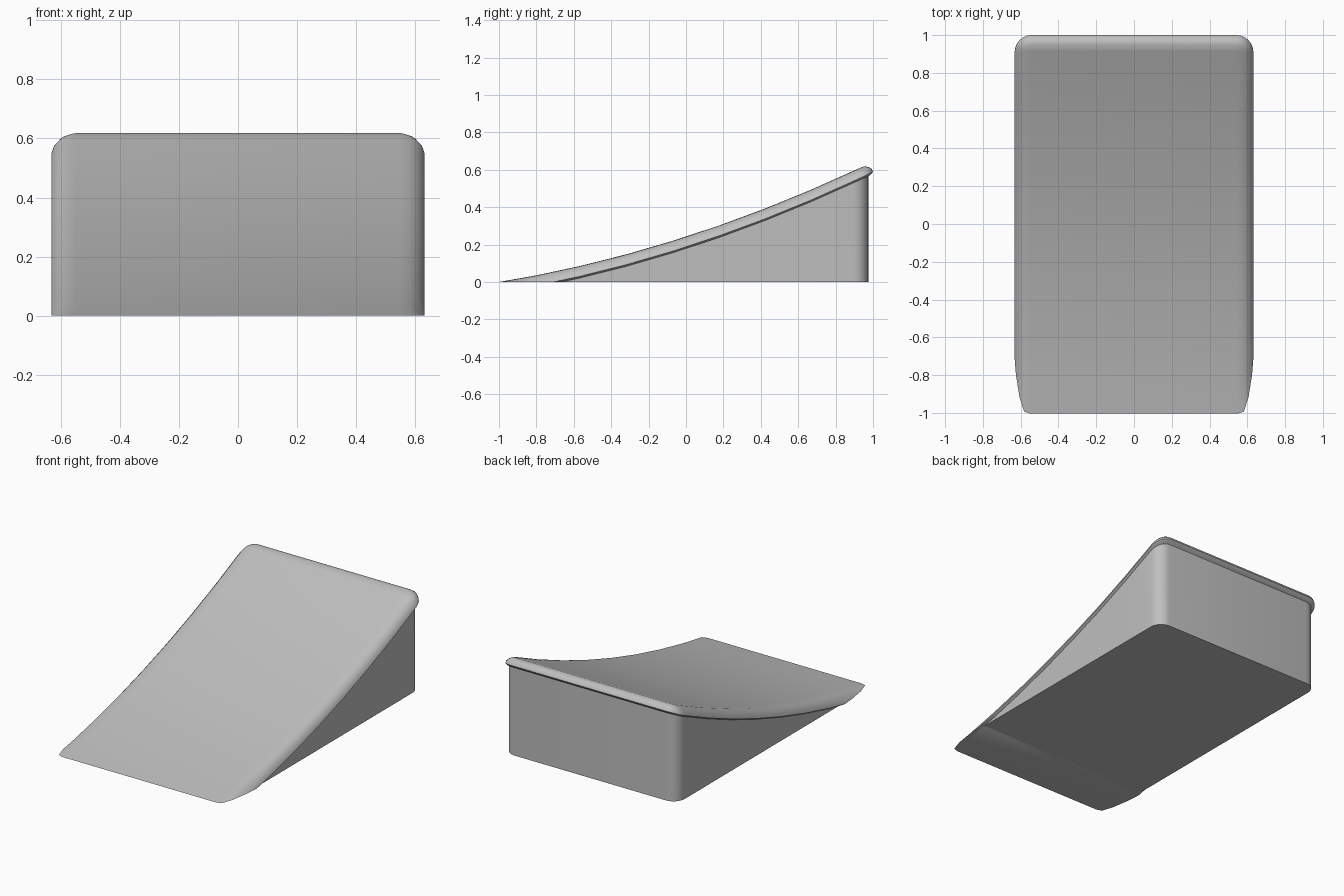
import bpy, bmesh, math

cube = bpy.data.objects.get("Cube")
if cube:
    bpy.data.objects.remove(cube, do_unlink=True)

grey = bpy.data.materials.new("plain_grey")
grey.use_nodes = True
COLOUR = (0.52, 0.52, 0.52, 1)
grey.diffuse_color = COLOUR
grey.node_tree.nodes["Principled BSDF"].inputs["Base Color"].default_value = COLOUR


def ramp(y):
    """Height of the riding surface."""
    return 0.243 + 0.322 * y + 0.079 * y * y


def rows(half_width, front, back, radius, inset):
    """Half widths and y positions of a plan outline with rounded back corners."""
    start = back - radius
    steps = 8
    out = [(half_width - inset, front + (start - front) * i / steps) for i in range(steps)]
    for i in range(7):
        a = math.pi / 2 * i / 6
        r = radius - inset
        out.append((half_width - radius + r * math.cos(a), start + r * math.sin(a)))
    return out


def loft(name, rings, cut_at_ground=False):
    """Skin stacked outlines, given as (rows, height function), lowest first."""
    bm = bmesh.new()
    loops = []
    for outline, height in rings:
        right = [bm.verts.new((-w, y, height(y))) for w, y in outline]
        left = [bm.verts.new((w, y, height(y))) for w, y in outline]
        loops.append((right, left))
    for right, left in (loops[0], loops[-1]):
        for i in range(len(right) - 1):
            bm.faces.new((right[i], left[i], left[i + 1], right[i + 1]))
    for (r0, l0), (r1, l1) in zip(loops, loops[1:]):
        low, high = r0 + l0[::-1], r1 + l1[::-1]
        for i in range(len(low)):
            j = (i + 1) % len(low)
            bm.faces.new((low[i], low[j], high[j], high[i]))
    bmesh.ops.remove_doubles(bm, verts=bm.verts, dist=1e-5)
    if cut_at_ground:
        cut = bmesh.ops.bisect_plane(
            bm, geom=bm.verts[:] + bm.edges[:] + bm.faces[:],
            plane_co=(0, 0, 0), plane_no=(0, 0, 1), clear_inner=True)
        edges = [e for e in cut["geom_cut"] if isinstance(e, bmesh.types.BMEdge)]
        bmesh.ops.contextual_create(bm, geom=edges)
    bmesh.ops.recalc_face_normals(bm, faces=bm.faces)
    mesh = bpy.data.meshes.new(name)
    bm.to_mesh(mesh)
    bm.free()
    mesh.materials.append(grey)
    obj = bpy.data.objects.new(name, mesh)
    bpy.context.collection.objects.link(obj)
    bpy.ops.object.select_all(action="DESELECT")
    obj.select_set(True)
    bpy.context.view_layer.objects.active = obj
    bpy.ops.object.shade_smooth_by_angle(angle=math.radians(40))
    return obj


# Curved deck with a rounded rim: (inset, depth below riding surface)
rim = [(0.015, 0.065), (0, 0.055), (0.007, 0.036), (0.025, 0.016), (0.05, 0.002), (0.085, 0)]
loft("ramp_deck",
     [(rows(0.632, -1.05, 1.0, 0.09, d), lambda y, t=t: ramp(y) - t) for d, t in rim],
     cut_at_ground=True)

# Wedge body under the deck
body = rows(0.618, -0.7, 0.975, 0.08, 0)
loft("ramp_body", [(body, lambda y: 0), (body, lambda y: max(ramp(y) - 0.058, 0.0005))])
